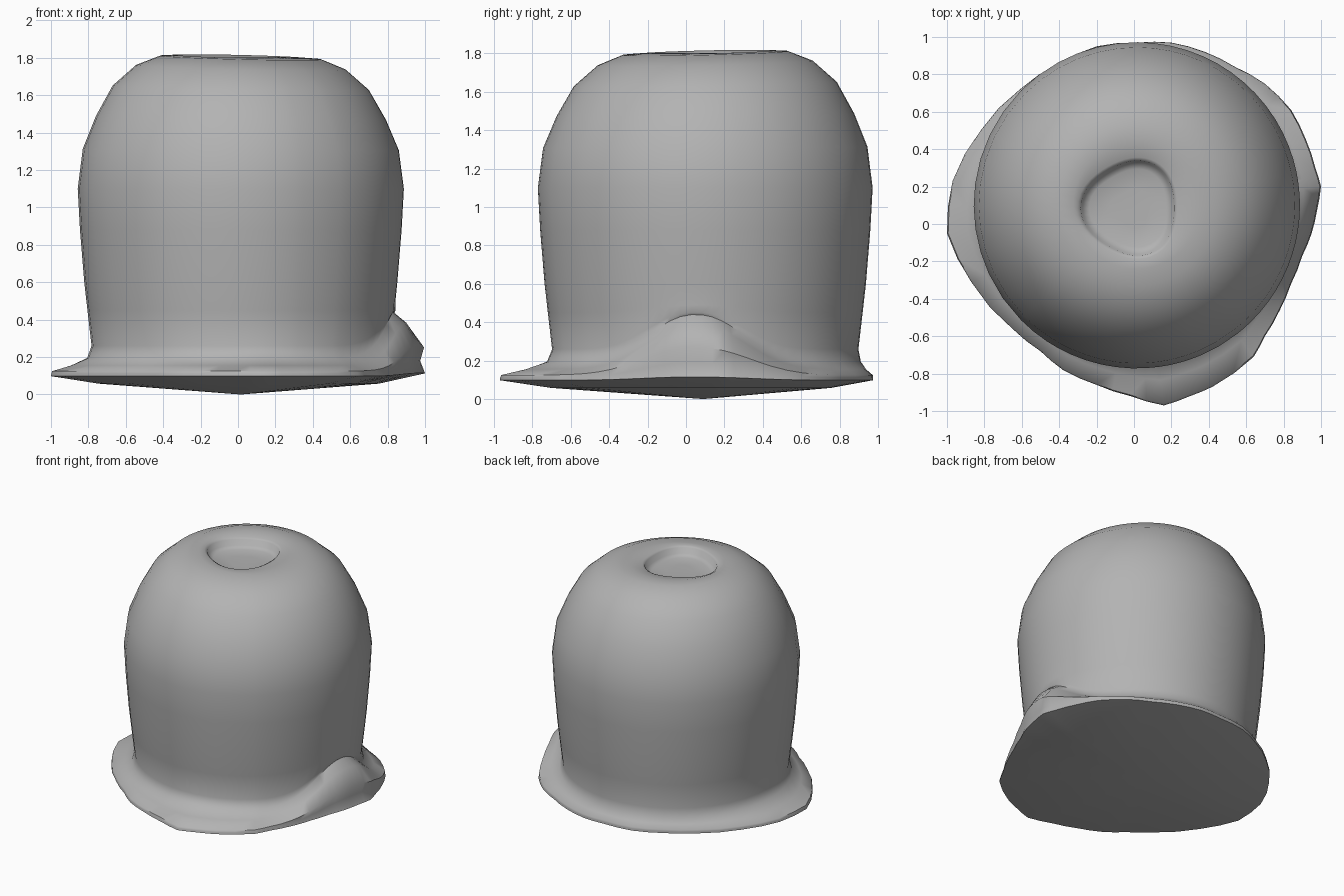
import bpy
import bmesh
from math import atan2, cos, exp, hypot, pi, radians, sin

cube = bpy.data.objects.get("Cube")
if cube:
    bpy.data.objects.remove(cube, do_unlink=True)

CENTRE_X, CENTRE_Y = 0.015, 0.1

# Uneven outer edge of the brim, counter-clockwise from above
BRIM = [(1, .2), (.98, .08), (.97, .3), (.92, .45), (.84, .61), (.7, .75), (.54, .84),
        (.38, .92), (.2, .97), (.02, .97), (-.2, .95), (-.4, .86), (-.61, .72),
        (-.82, .5), (-.97, .23), (-1, -.05), (-.87, -.31), (-.65, -.56), (-.5, -.68),
        (-.38, -.78), (-.2, -.86), (-.02, -.92), (.16, -.97), (.3, -.92), (.42, -.87),
        (.64, -.71), (.7, -.6), (.78, -.46), (.84, -.32), (.9, -.17), (.95, -.05)]

# Dome wall from the brim fillet to the flat crown: radius, height
DOME = [(.798, .26), (.82, .45), (.837, .6), (.86, .88), (.872, 1.1), (.845, 1.31),
        (.775, 1.48), (.685, 1.64), (.56, 1.75), (.43, 1.802), (.34, 1.807)]

# Hollow in the crown: radius, height
DIMPLE = [(.268, 1.803), (.25, 1.793), (.24, 1.75), (.205, 1.735), (.1, 1.73)]


def polar(point):
    dx, dy = point[0] - CENTRE_X, point[1] - CENTRE_Y
    return atan2(dy, dx) % (2 * pi), hypot(dx, dy)


def bump(angle):
    """Strength of the raised fold on the left side of the brim."""
    offset = (angle + 0.06 + pi) % (2 * pi) - pi
    return exp(-abs(offset / 0.4) ** 2.2)


def mix(a, b, t):
    return a + (b - a) * t


# Brim edge as angle and radius, with a rounded midpoint in every span
corners = sorted(polar(p) for p in BRIM)
edge = []
for i, (angle, radius) in enumerate(corners):
    next_angle, next_radius = corners[(i + 1) % len(corners)]
    step = (next_angle - angle) % (2 * pi)
    edge += [(angle, radius), (angle + step / 2, mix(radius, next_radius, .5))]


def make_ring(bm, radius_height):
    """Ring of vertices; radius_height(angle, brim_radius) gives radius and height."""
    ring = []
    for angle, brim_radius in edge:
        radius, height = radius_height(angle, brim_radius)
        ring.append(bm.verts.new((CENTRE_X + radius * cos(angle),
                                  CENTRE_Y + radius * sin(angle), height)))
    return ring


def brim_ring(spread, height, raised, tuck=0):
    """Ring between the dome foot and the brim edge, lifted and tucked at the fold."""
    def shape(angle, brim_radius):
        fold = bump(angle)
        return mix(.805, brim_radius, spread - tuck * fold), mix(height, raised, fold)
    return shape


def dome_ring(radius, height):
    def shape(angle, brim_radius):
        lift = bump(angle) * max(0, .5 - height) * .8
        tilt = radius * .04 * max(0, height - 1.2) * (sin(angle) - cos(angle))
        return radius + lift * .15, height + lift + tilt
    return shape


def dimple_ring(radius, height):
    # Slightly three-cornered outline
    def shape(angle, brim_radius):
        return radius + .015 * cos(3 * (angle - pi / 3)), height
    return shape


def under_ring(radius, height):
    def shape(angle, brim_radius):
        return brim_radius * radius, height
    return shape


bm = bmesh.new()
rings = [make_ring(bm, under_ring(.75, .058)),
         make_ring(bm, brim_ring(1, .098, .115)),
         make_ring(bm, brim_ring(.99, .112, .19, .15)),
         make_ring(bm, brim_ring(.97, .125, .27)),
         make_ring(bm, brim_ring(.5, .155, .385)),
         make_ring(bm, brim_ring(.08, .195, .44))]
rings += [make_ring(bm, dome_ring(r, z)) for r, z in DOME]
for r, z in DIMPLE:
    ring = make_ring(bm, dimple_ring(r, z))
    for vert in ring:
        vert.co.x -= .035
        vert.co.y -= .015
    rings.append(ring)

# Skin the rings, then close the underside and the hollow
count = len(edge)
for low, high in zip(rings, rings[1:]):
    for i in range(count):
        j = (i + 1) % count
        bm.faces.new((low[i], low[j], high[j], high[i]))
bottom = bm.verts.new((CENTRE_X, CENTRE_Y - .01, 0))
floor = bm.verts.new((CENTRE_X - .035, CENTRE_Y - .015, DIMPLE[-1][1]))
for i in range(count):
    j = (i + 1) % count
    bm.faces.new((rings[0][j], rings[0][i], bottom))
    bm.faces.new((rings[-1][i], rings[-1][j], floor))
bmesh.ops.recalc_face_normals(bm, faces=bm.faces)

mesh = bpy.data.meshes.new("domed_hat")
bm.to_mesh(mesh)
bm.free()
hat = bpy.data.objects.new("domed_hat", mesh)
bpy.context.collection.objects.link(hat)

# Plain grey material
grey = bpy.data.materials.new("plain_grey")
grey.use_nodes = True
colour = (.45, .45, .45, 1)
grey.diffuse_color = colour
grey.node_tree.nodes["Principled BSDF"].inputs["Base Color"].default_value = colour
mesh.materials.append(grey)

# Smooth surface with a crisp brim edge
bpy.ops.object.select_all(action="DESELECT")
hat.select_set(True)
bpy.context.view_layer.objects.active = hat
bpy.ops.object.shade_smooth_by_angle(angle=radians(55))
